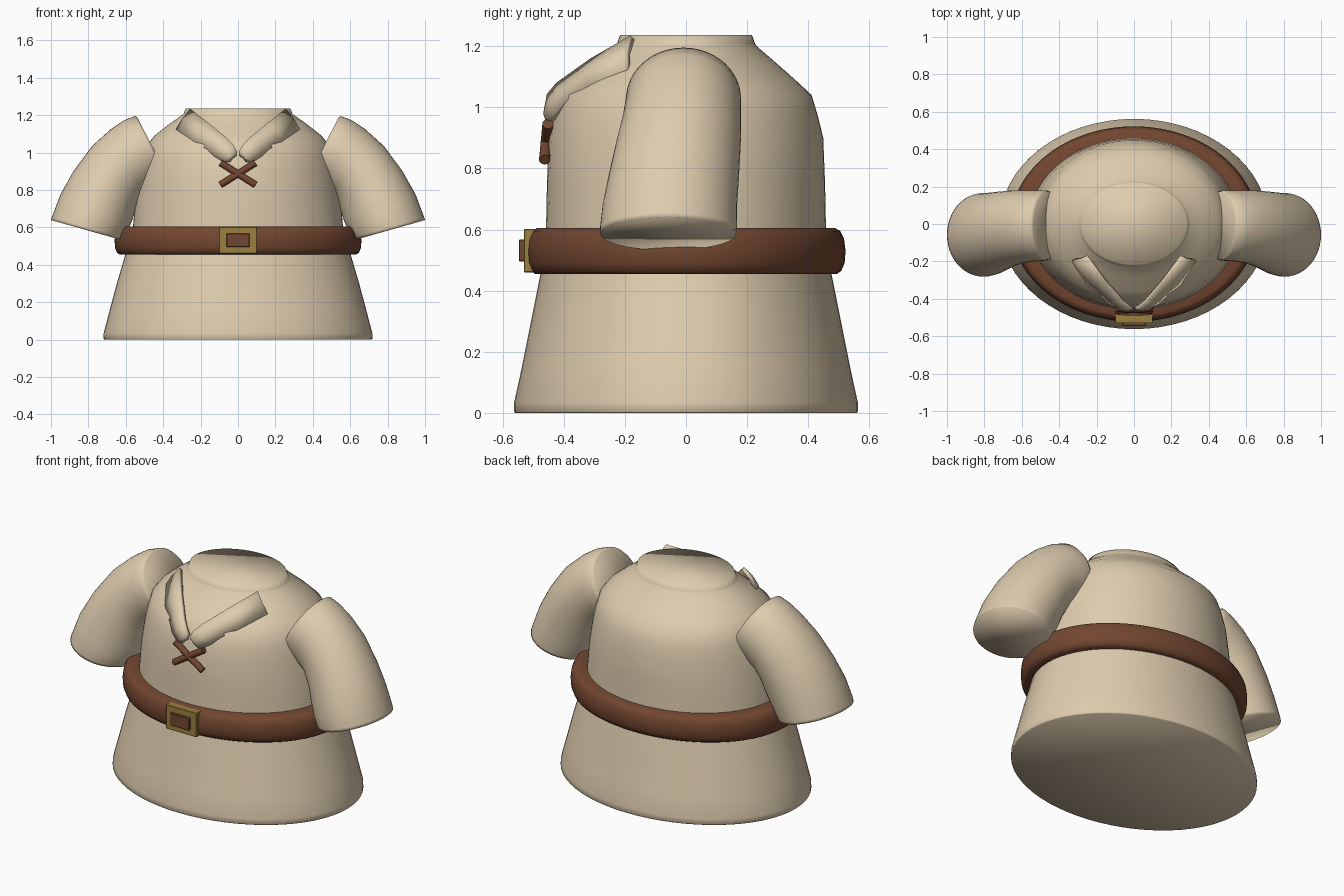
import bpy, bmesh, math
from mathutils import Vector

if "Cube" in bpy.data.objects:
    bpy.data.objects.remove(bpy.data.objects["Cube"])


def material(name, rgb):
    m = bpy.data.materials.new(name)
    m.diffuse_color = (*rgb, 1)
    m.use_nodes = True
    m.node_tree.nodes["Principled BSDF"].inputs["Base Color"].default_value = m.diffuse_color
    return m


CLOTH = material("tan cloth", (0.73, 0.605, 0.425))
LEATHER = material("brown leather", (0.17, 0.062, 0.03))
BRASS = material("brass", (0.33, 0.22, 0.05))


def finish(bm, name, mat, angle=35, mirror=False):
    bmesh.ops.recalc_face_normals(bm, faces=bm.faces)
    me = bpy.data.meshes.new(name)
    bm.to_mesh(me)
    bm.free()
    me.materials.append(mat)
    ob = bpy.data.objects.new(name, me)
    bpy.context.collection.objects.link(ob)
    bpy.ops.object.select_all(action='DESELECT')
    ob.select_set(True)
    bpy.context.view_layer.objects.active = ob
    bpy.ops.object.shade_smooth_by_angle(angle=math.radians(angle))
    if mirror:
        ob.modifiers.new("mirror", 'MIRROR').use_clip = False
    return ob


def loft(name, rings, mat, n=64, loop=False, mirror=False, angle=180):
    """Elliptical rings (x_out, z_out, x_in, z_in, y_centre, y_half) skinned in order."""
    bm = bmesh.new()
    rows = []
    for xo, zo, xi, zi, yc, hy in rings:
        row = []
        for k in range(n):
            c, s = math.cos(2 * math.pi * k / n), math.sin(2 * math.pi * k / n)
            row.append(bm.verts.new(((xo + xi) / 2 + (xo - xi) / 2 * c, yc + hy * s,
                                     (zo + zi) / 2 + (zo - zi) / 2 * c)))
        rows.append(row)
    pairs = list(zip(rows, rows[1:])) + ([(rows[-1], rows[0])] if loop else [])
    for a, b in pairs:
        for k in range(n):
            j = (k + 1) % n
            bm.faces.new((a[k], a[j], b[j], b[k]))
    if not loop:
        bm.faces.new(rows[0])
        bm.faces.new(rows[-1])
    return finish(bm, name, mat, angle, mirror)


def level(z, rx, ry):
    return (rx, z, -rx, z, 0, ry)


def box(name, lo, hi, mat, bevel=0.002):
    bm = bmesh.new()
    bmesh.ops.create_cube(bm, size=1)
    for v in bm.verts:
        v.co = [(l + h) / 2 + c * (h - l) for l, h, c in zip(lo, hi, v.co)]
    bmesh.ops.bevel(bm, geom=bm.edges[:], offset=bevel, segments=1, affect='EDGES')
    return finish(bm, name, mat)


# Flared skirt, closed and softly shaded at the hem
loft("skirt", [level(*r) for r in (
    (0.0, 0.715, 0.559), (0.004, 0.719, 0.562), (0.035, 0.718, 0.562), (0.15, 0.688, 0.537),
    (0.3, 0.648, 0.507), (0.47, 0.598, 0.473), (0.53, 0.58, 0.46))], CLOTH)

# Upper body with sloping shoulders and a short closed neck
loft("torso", [level(*r) for r in (
    (0.5, 0.572, 0.46), (0.6, 0.562, 0.458), (0.75, 0.548, 0.455), (0.9, 0.522, 0.449),
    (0.97, 0.507, 0.432), (1.04, 0.486, 0.411), (1.09, 0.447, 0.357), (1.15, 0.371, 0.289),
    (1.2, 0.3, 0.231), (1.21, 0.29, 0.225), (1.236, 0.28, 0.216))], CLOTH)

# Curved sleeves leaning forward towards the cuff
loft("sleeves", [
    (0.538, 1.188, 0.38, 0.88, -0.008, 0.182),
    (0.55, 1.195, 0.40, 0.86, -0.008, 0.188),
    (0.61, 1.172, 0.46, 0.82, -0.01, 0.19),
    (0.68, 1.125, 0.51, 0.78, -0.014, 0.194),
    (0.78, 1.035, 0.54, 0.72, -0.024, 0.203),
    (0.88, 0.9, 0.565, 0.64, -0.04, 0.213),
    (0.95, 0.775, 0.59, 0.58, -0.053, 0.22),
    (0.995, 0.655, 0.612, 0.545, -0.058, 0.224),
    (1.0, 0.639, 0.622, 0.532, -0.058, 0.222)], CLOTH, n=48, mirror=True)

# Belt with a softly rounded section
loft("belt", [level(z, r, r - 0.138) for r, z in (
    (0.56, 0.605), (0.625, 0.605), (0.643, 0.595), (0.655, 0.57), (0.66, 0.53),
    (0.657, 0.49), (0.646, 0.464), (0.63, 0.454), (0.56, 0.454))],
    LEATHER, n=96, loop=True, angle=50)

# Buckle frame and centre
box("buckle", (-0.1, -0.53, 0.46), (0.1, -0.48, 0.602), BRASS)
box("buckle_centre", (-0.062, -0.546, 0.496), (0.062, -0.52, 0.567), LEATHER)

# Folded collar flaps whose lower edge sinks into the chest
bm = bmesh.new()
edges = [((0.252, -0.175, 1.228), (0.326, -0.19, 1.12)),
         ((0.155, -0.305, 1.153), (0.245, -0.318, 1.065)),
         ((0.06, -0.415, 1.075), (0.155, -0.395, 1.01)),
         ((0.025, -0.445, 1.04), (0.125, -0.42, 0.98)),
         ((0.005, -0.45, 1.005), (0.075, -0.447, 0.95)),
         ((0.015, -0.442, 0.985), (0.045, -0.44, 0.955))]
rows = []
for up, low in edges:
    up, low = Vector(up), Vector(low)
    mid = (up + low) / 2 + Vector((0.002, -0.008, 0.004))
    rows.append([bm.verts.new(p) for p in (up, mid, low)])
for a, b in zip(rows, rows[1:]):
    for k in range(2):
        bm.faces.new((a[k], a[k + 1], b[k + 1], b[k]))
collar = finish(bm, "collar_flaps", CLOTH, 60, mirror=True)
thick = collar.modifiers.new("thickness", 'SOLIDIFY')
thick.thickness, thick.offset = 0.022, 0

# Crossed laces
for side, name in ((1, "lace_right"), (-1, "lace_left")):
    a = Vector((side * 0.093, -0.452, 0.945))
    b = Vector((-side * 0.093, -0.463, 0.828))
    bm = bmesh.new()
    bmesh.ops.create_cone(bm, cap_ends=True, segments=16, radius1=0.018, radius2=0.018,
                          depth=(b - a).length)
    ob = finish(bm, name, LEATHER)
    ob.location = (a + b) / 2
    ob.rotation_euler = (b - a).to_track_quat('Z', 'Y').to_euler()
